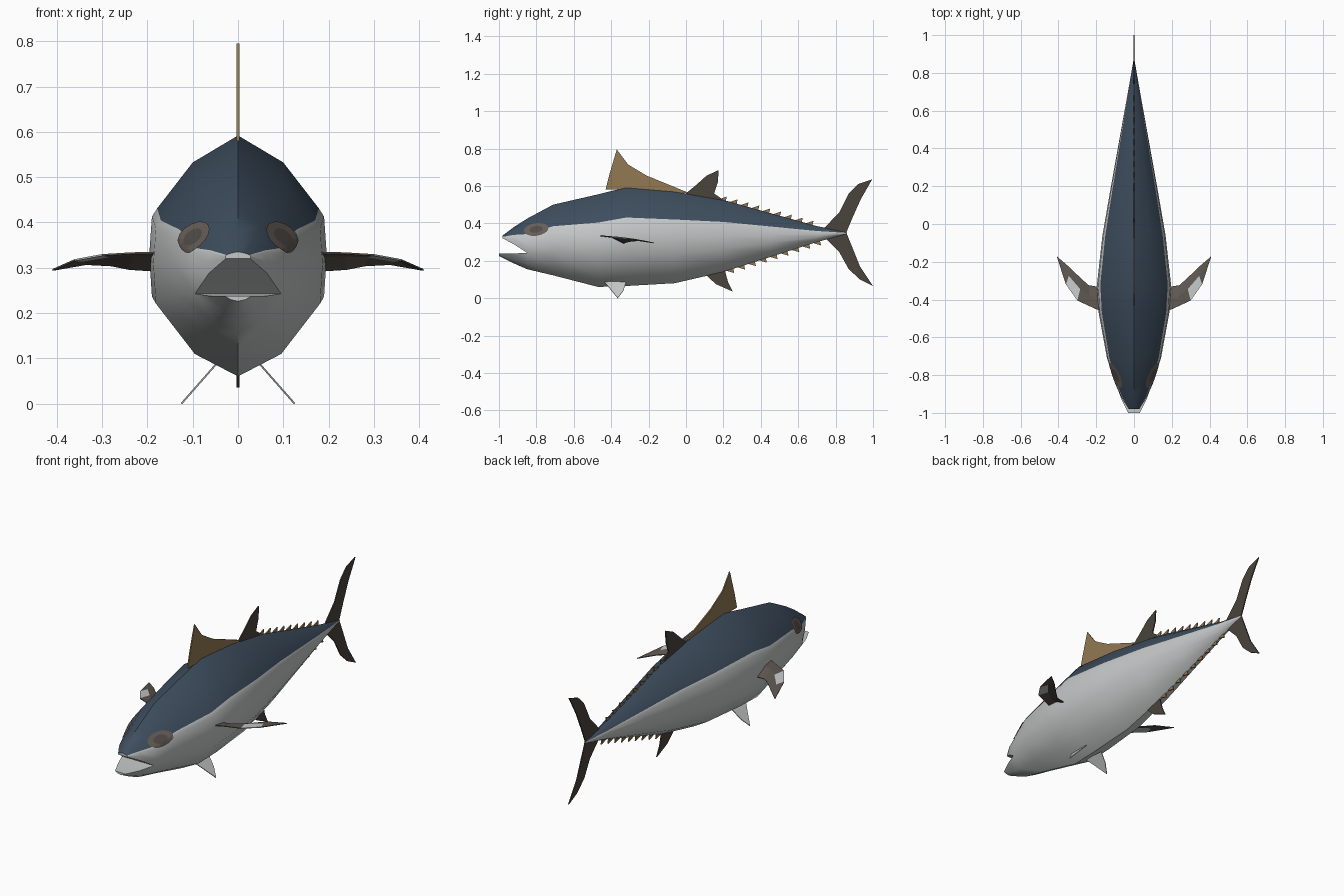
import bpy, bmesh, math
from mathutils import Vector
from mathutils.bvhtree import BVHTree

if "Cube" in bpy.data.objects:
    bpy.data.objects.remove(bpy.data.objects["Cube"])


def material(name, rgb):
    m = bpy.data.materials.new(name)
    m.diffuse_color = (*rgb, 1)
    m.use_nodes = True
    m.node_tree.nodes["Principled BSDF"].inputs["Base Color"].default_value = m.diffuse_color
    return m


BLUE = material("back_blue", (0.048, 0.075, 0.112))
SILVER = material("belly_silver", (0.56, 0.58, 0.58))
TAN = material("fin_tan", (0.29, 0.195, 0.085))
DARK = material("fin_dark", (0.07, 0.056, 0.047))
PECT = material("pectoral_brown", (0.11, 0.092, 0.08))
EYE = material("eye_brown", (0.14, 0.115, 0.1))
PUPIL = material("pupil_brown", (0.09, 0.075, 0.068))


def finish(name, bm, mats):
    bmesh.ops.recalc_face_normals(bm, faces=bm.faces)
    mesh = bpy.data.meshes.new(name)
    bm.to_mesh(mesh)
    bm.free()
    for m in mats:
        mesh.materials.append(m)
    ob = bpy.data.objects.new(name, mesh)
    bpy.context.collection.objects.link(ob)
    return ob


# Body cross-section: (width fraction, height fraction), colour line at index 3
LIP = 0.325
UPPER = [(0.97, LIP), (1, 0.5), (0.97, 0.66), (0.91, 0.695), (0.51, 0.887)]
LOWER = [(0.97, LIP), (0.51, 0.1)]


def upper_arc(y, top, lip, w):
    h = (top - lip) / (1 - LIP)
    right = [(w * a, y, lip + (f - LIP) * h) for a, f in UPPER]
    return [(-x, y, z) for x, y, z in right] + [(0, y, top)] + right[::-1]


def lower_arc(y, lip, bottom, w):
    h = (lip - bottom) / LIP
    right = [(w * a, y, bottom + f * h) for a, f in LOWER]
    return right + [(0, y, bottom)] + [(-x, y, z) for x, y, z in right[::-1]]


# Trunk stations: y, top, bottom, half width
TRUNK = [(-0.85, 0.425, 0.155, 0.098), (-0.71, 0.50, 0.122, 0.143),
         (-0.47, 0.555, 0.06, 0.187), (-0.32, 0.592, 0.065, 0.196),
         (-0.06, 0.57, 0.08, 0.167), (0.2, 0.525, 0.14, 0.122),
         (0.45, 0.455, 0.22, 0.077), (0.7, 0.385, 0.30, 0.032),
         (0.86, 0.352, 0.343, 0.004)]
uppers = [upper_arc(-0.98, 0.335, 0.32, 0.028), upper_arc(-0.92, 0.38, 0.288, 0.066)]
lowers = [lower_arc(-1.0, 0.238, 0.226, 0.032), lower_arc(-0.93, 0.238, 0.19, 0.068)]
for y, t, b, w in TRUNK:
    lip = b + LIP * (t - b)
    uppers.append(upper_arc(y, t, lip, w))
    lowers.append(lower_arc(y, lip, b, w))

bm = bmesh.new()


def loft(arcs, is_blue):
    rows = [[bm.verts.new(p) for p in arc] for arc in arcs]
    for i, (a, b) in enumerate(zip(rows, rows[1:])):
        for j in range(len(a) - 1):
            f = bm.faces.new((a[j], a[j + 1], b[j + 1], b[j]))
            f.material_index = 0 if is_blue(j) else 1
        if i < 2:  # mouth roof or floor
            bm.faces.new((a[0], a[-1], b[-1], b[0])).material_index = 1
    for end in (rows[0], rows[-1]):
        bm.faces.new(end).material_index = 1


loft(uppers, lambda j: 3 <= j <= 6)
loft(lowers, lambda j: False)
bmesh.ops.remove_doubles(bm, verts=bm.verts, dist=0.0004)
bmesh.ops.recalc_face_normals(bm, faces=bm.faces)
surface = BVHTree.FromBMesh(bm)
body = finish("body", bm, [BLUE, SILVER])
bpy.context.view_layer.objects.active = body
body.select_set(True)
bpy.ops.object.shade_smooth_by_angle(angle=math.radians(50))

# Eye patches laid on the head
for side, name in ((1, "right_eye"), (-1, "left_eye")):
    bm = bmesh.new()
    n = 16
    rows = []
    for r in (0.0, 0.3, 0.55, 0.8, 1.0):
        row = []
        for k in range(n if r else 1):
            a = 2 * math.pi * k / n
            dy = 0.066 * r * math.cos(a)
            z = 0.366 + 0.033 * r * math.sin(a) + 0.12 * dy
            hit, nor, _, _ = surface.ray_cast(Vector((side, -0.8 + dy, z)), Vector((-side, 0, 0)))
            if hit is None:
                hit, nor, _, _ = surface.find_nearest(Vector((side * 0.1, -0.8 + dy, z)))
            row.append(bm.verts.new(hit + nor * 0.004))
        rows.append(row)
    for k in range(n):
        m = (k + 1) % n
        bm.faces.new((rows[0][0], rows[1][k], rows[1][m])).material_index = 1
        for i in range(1, 4):
            f = bm.faces.new((rows[i][k], rows[i + 1][k], rows[i + 1][m], rows[i][m]))
            f.material_index = 1 if i == 1 else 0
    finish(name, bm, [EYE, PUPIL])


# Thin upright fins from a (y, z) outline
def plate(bm, outline, t=0.003):
    f = bm.faces.new([bm.verts.new((-t, y, z)) for y, z in outline])
    out = bmesh.ops.extrude_face_region(bm, geom=[f])
    verts = [v for v in out["geom"] if isinstance(v, bmesh.types.BMVert)]
    bmesh.ops.translate(bm, verts=verts, vec=(2 * t, 0, 0))


def fin(name, outlines, mat):
    bm = bmesh.new()
    for o in outlines:
        plate(bm, o)
    return finish(name, bm, [mat])


fin("first_dorsal_fin", [[(-0.43, 0.58), (-0.41, 0.66), (-0.37, 0.795), (-0.31, 0.715),
                          (-0.21, 0.655), (0.01, 0.565), (-0.06, 0.555), (-0.32, 0.58)]], TAN)
fin("second_dorsal_fin", [[(0.0, 0.56), (0.06, 0.61), (0.11, 0.655), (0.175, 0.685),
                           (0.17, 0.62), (0.15, 0.56), (0.2, 0.525), (0.1, 0.53)]], DARK)
fin("anal_fin", [[(0.1, 0.13), (0.16, 0.075), (0.25, 0.035), (0.225, 0.085),
                  (0.205, 0.16), (0.14, 0.14)]], DARK)
fin("tail_fin", [[(0.73, 0.365), (0.82, 0.46), (0.87, 0.56), (0.92, 0.61), (0.995, 0.635),
                  (0.935, 0.53), (0.89, 0.43), (0.857, 0.35), (0.89, 0.27), (0.93, 0.17),
                  (1.0, 0.065), (0.93, 0.1), (0.87, 0.155), (0.82, 0.245), (0.73, 0.335)]], DARK)


# Rows of finlets along the tail
def edge_z(y, col):
    for a, b in zip(TRUNK, TRUNK[1:]):
        if a[0] <= y <= b[0]:
            return a[col] + (b[col] - a[col]) * (y - a[0]) / (b[0] - a[0])


for name, col, s, start in (("upper_finlets", 1, 1, 0.2), ("lower_finlets", 2, -1, 0.24)):
    teeth = []
    for i in range(9):
        y = start + 0.058 * i
        teeth.append([(y - 0.03, edge_z(y - 0.03, col) - 0.005 * s),
                      (y + 0.018, edge_z(y + 0.018, col) + 0.024 * s),
                      (y + 0.012, edge_z(y + 0.012, col) - 0.005 * s)])
    fin(name, teeth, TAN)

# Paired fins
LEAD = [(0.18, -0.46, 0.333), (0.235, -0.435, 0.332), (0.3, -0.405, 0.328),
        (0.36, -0.32, 0.317), (0.41, -0.17, 0.295)]
MIDDLE = [(0.18, -0.4, 0.325), (0.235, -0.385, 0.327), (0.285, -0.345, 0.325),
          (0.345, -0.275, 0.315), (0.41, -0.17, 0.295)]
TRAIL = [(0.18, -0.335, 0.293), (0.24, -0.325, 0.297), (0.28, -0.29, 0.305),
         (0.335, -0.235, 0.308), (0.41, -0.17, 0.295)]
PELVIC = [(-0.44, 0.09), (-0.41, 0.055), (-0.365, 0.0), (-0.335, 0.04), (-0.32, 0.085)]
for s, side in ((1, "right"), (-1, "left")):
    bm = bmesh.new()
    rows = [[bm.verts.new((s * x, y, z)) for x, y, z in r] for r in (LEAD, MIDDLE, TRAIL)]
    for r, (a, b) in enumerate(zip(rows, rows[1:])):
        for i in range(4):
            f = bm.faces.new((a[i], a[i + 1], b[i + 1], b[i]))
            f.material_index = 1 if (r, i) == (0, 2) else 0
    bmesh.ops.remove_doubles(bm, verts=bm.verts, dist=0.0005)
    ob = finish(side + "_pectoral_fin", bm, [PECT, SILVER])
    mod = ob.modifiers.new("thickness", "SOLIDIFY")
    mod.thickness, mod.offset = 0.004, 0

    bm = bmesh.new()
    bm.faces.new([bm.verts.new((s * (0.05 + (0.085 - z) * 0.88), y, z)) for y, z in PELVIC])
    ob = finish(side + "_pelvic_fin", bm, [SILVER])
    mod = ob.modifiers.new("thickness", "SOLIDIFY")
    mod.thickness, mod.offset = 0.004, 0
